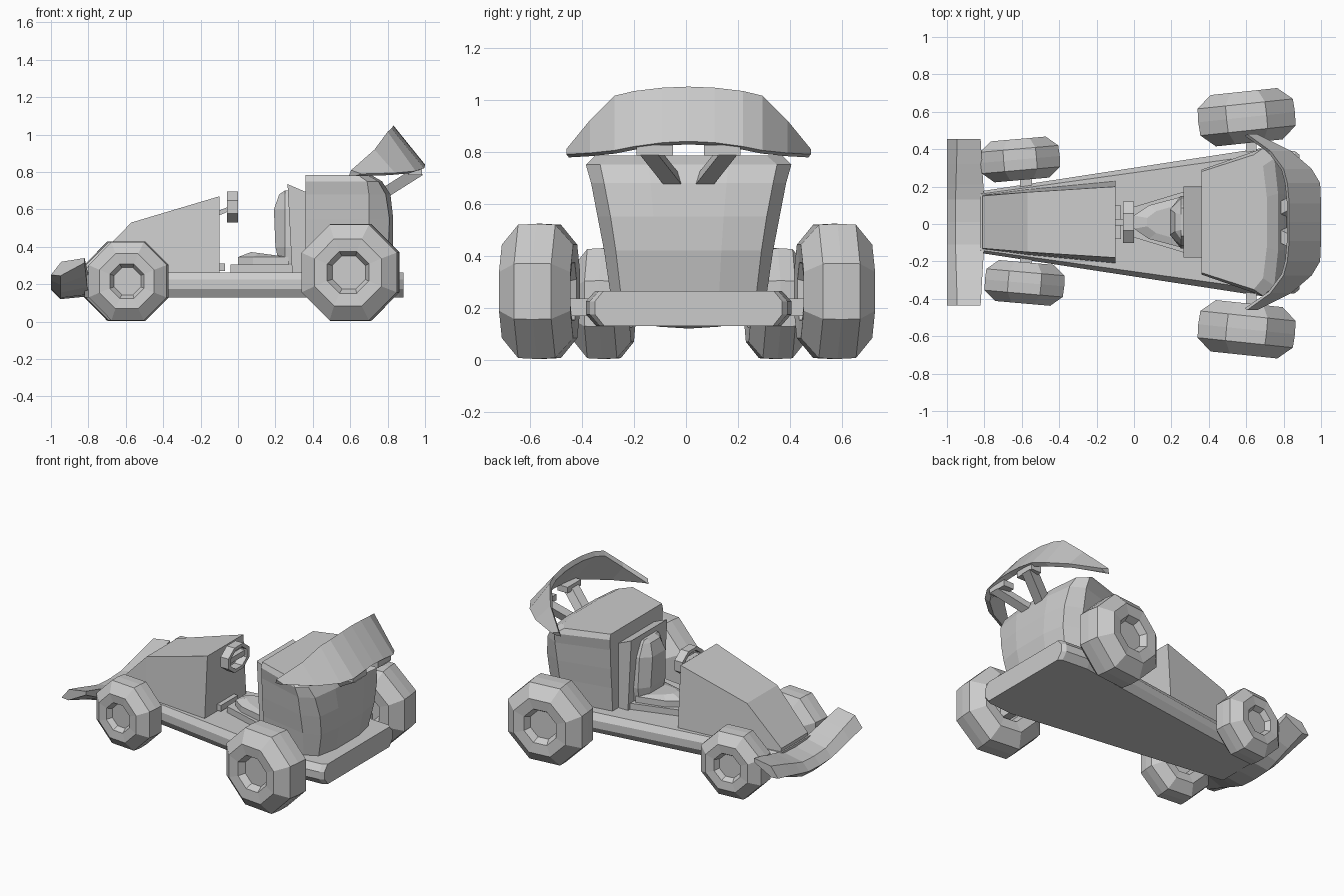
import bpy, bmesh
from math import cos, sin, pi, radians
from mathutils import Vector, Matrix

if "Cube" in bpy.data.objects:
    bpy.data.objects.remove(bpy.data.objects["Cube"])

CY = 0.01  # centre line of the kart


def loft(name, rings, offset=(0, CY, 0)):
    """Skin a list of equal-length point rings and cap both ends."""
    bm = bmesh.new()
    rows = [[bm.verts.new(Vector(p) + Vector(offset)) for p in r] for r in rings]
    n = len(rows[0])
    for a, b in zip(rows, rows[1:]):
        for i in range(n):
            j = (i + 1) % n
            bm.faces.new((a[i], a[j], b[j], b[i]))
    bm.faces.new(rows[0])
    bm.faces.new(rows[-1])
    bmesh.ops.recalc_face_normals(bm, faces=bm.faces)
    me = bpy.data.meshes.new(name)
    bm.to_mesh(me)
    bm.free()
    ob = bpy.data.objects.new(name, me)
    bpy.context.collection.objects.link(ob)
    return ob


def box(name, x0, x1, y0, y1, z0, z1):
    return loft(name, [[(x, y0, z0), (x, y1, z0), (x, y1, z1), (x, y0, z1)] for x in (x0, x1)])


def mirrored(half):
    """Turn sections for y >= 0 into a full left-to-right list."""
    return [(-y, s) for y, s in reversed(half) if y > 0] + half


def strut(name, a, b, wx, wy):
    ring = lambda p: [(p[0] + i * wx, p[1] + j * wy, p[2] + k * wx)
                      for i, j, k in ((-1, -1, .5), (-1, 1, .5), (1, 1, -.5), (1, -1, -.5))]
    return loft(name, [ring(a), ring(b)])


# Chassis tray with bevelled rim
def tray(x, h):
    half = [(h * .9, .13), (h, .175), (h, .225), (h * .91, .264)]
    return [(x, y, z) for y, z in half] + [(x, -y, z) for y, z in reversed(half)]

loft("chassis", [tray(-.82, .165), tray(.68, .395), tray(.86, .38), tray(.885, .36)])

# Nose cowl
def nose(x, bottom, top, z):
    return [(x, -bottom, .25), (x, bottom, .25), (x, top, z), (x, -top, z)]

loft("nose_cowl", [nose(-.81, .145, .14, .285), nose(-.57, .175, .16, .53), nose(-.10, .22, .19, .67)])

# Front wing: centre section low, tips swept up
mid = [(-1, .17), (-.955, .22), (-.80, .25), (-.80, .135), (-.95, .12)]
tip = [(-1, .25), (-.945, .32), (-.82, .34), (-.82, .315), (-.95, .245)]
wing = []
for y, t in mirrored([(0, 0), (.12, .06), (.2, .28), (.31, .62), (.445, 1)]):
    wing.append([(a[0] + (b[0] - a[0]) * t, y, a[1] + (b[1] - a[1]) * t) for a, b in zip(mid, tip)])
loft("front_wing", wing)

# Engine housing behind the seat: stacked outlines
housing = []
for z, front, (sx, sy), (bx, by), cx in [
        (.25, .25, (.69, .30), (.77, .26), .80),
        (.42, .26, (.70, .325), (.805, .28), .83),
        (.55, .27, (.70, .35), (.81, .30), .83),
        (.68, .275, (.70, .375), (.79, .325), .815),
        (.75, .28, (.69, .395), (.75, .34), .77),
        (.785, .27, (.64, .36), (.69, .30), .71)]:
    half = [(.36, front), (sx, sy), (bx, by), (cx, by * .45)]
    housing.append([(x, y, z) for x, y in half] + [(x, -y, z) for x, y in reversed(half)])
loft("engine_housing", housing)

# Panel between seat and housing
loft("seat_bulkhead", [[(.29, y, .25), (.37, y, .25), (.37, y, .69), (.265, y, .735)] for y in (-.19, .19)])


# Seat shell, cushion and backrest
def scaled(profile, half):
    return [[(x, y, z) for x, z in profile] for y in half]

loft("seat_base", [[(-.04, -.07, z), (.29, -.17, z), (.29, .17, z), (-.04, .07, z)] for z in (.26, .305)])
outline = [(0, .035), (.08, .09), (.27, .14), (.27, -.14), (.08, -.09), (0, -.035)]
loft("seat_cushion", [[(x, y, .30) for x, y in outline], [(x, y, .345) for x, y in outline],
                      [(.07 + x * .6, y * .65, .372 - x * .08) for x, y in outline]])
back = []
for z, x, h in [(.31, .22, .13), (.40, .20, .14), (.60, .192, .125), (.68, .22, .09), (.70, .25, .075)]:
    back.append([(.30, -h, z), (.25, -h, z), (x, -h * .55, z), (x, h * .55, z), (.25, h, z), (.30, h, z)])
loft("seat_backrest", back)

# Steering wheel: octagonal ring with crossbar and column
ring_section = [(-.058, .75), (0, .75), (0, 1), (-.058, 1)]
rings = []
for i in range(9):
    a = pi / 8 + i * pi / 4
    rings.append([(x, .12 * r * cos(a), .612 + .09 * r * sin(a)) for x, r in ring_section])
loft("steering_wheel", rings)
box("steering_crossbar", -.05, -.015, -.095, .095, .595, .63)
strut("steering_column", (-.14, 0, .565), (-.03, 0, .61), .014, .018)
box("pedal_block", -.12, -.07, -.09, .09, .27, .31)


# Wheels: octagonal tyre profile spun about its axle, with recessed hub
def wheel(name, x, y, r, w, toe):
    profile = [(-.65, .34), (-.72, .36), (-.95, .43), (-1, .69), (-.52, .985), (0, 1),
               (.52, .985), (1, .69), (.95, .43), (.72, .36), (.65, .34)]
    rot = Matrix.Rotation(radians(toe), 3, 'Z')
    rr = r / cos(pi / 8)
    rings = []
    for d, q in profile:
        rings.append([rot @ Vector((rr * q * cos(pi / 8 + i * pi / 4), d * w,
                                    rr * q * sin(pi / 8 + i * pi / 4))) for i in range(8)])
    return loft(name, rings, (x, y, r + .003))

for side, label in ((1, "left"), (-1, "right")):
    wheel("front_wheel_" + label, -.597 - .012 * side, .015 + side * .33, .213, .11, 5 * side)
    wheel("rear_wheel_" + label, .602, .004 + side * .567, .26, .138, 6 * side)
    # Spoiler struts and their pads
    strut("spoiler_strut_" + label, (.77, side * .055, .68), (.96, side * .15, .80), .03, .035)
    box("spoiler_pad_" + label, .91, .985, side * .06, side * .20, .785, .825)

# Axles
box("front_axle", -.61, -.545, -.28, .28, .18, .24)
box("rear_axle", .60, .655, -.50, .50, .168, .235)

# Rear spoiler: swept crescent plate
sections = mirrored([
    (0, (.83, 1.05, 1.0, .84)), (.10, (.83, 1.046, 1.0, .835)), (.21, (.82, 1.033, .995, .82)),
    (.285, (.80, 1.015, .95, .805)), (.38, (.73, .92, .84, .795)), (.47, (.605, .81, .66, .79))])
loft("spoiler", [[(tx, y, tz), (bx, y, bz), (bx - .035, y * .98, bz - .012), (tx - .012, y * .98, tz - .03)]
                 for y, (tx, tz, bx, bz) in sections])
